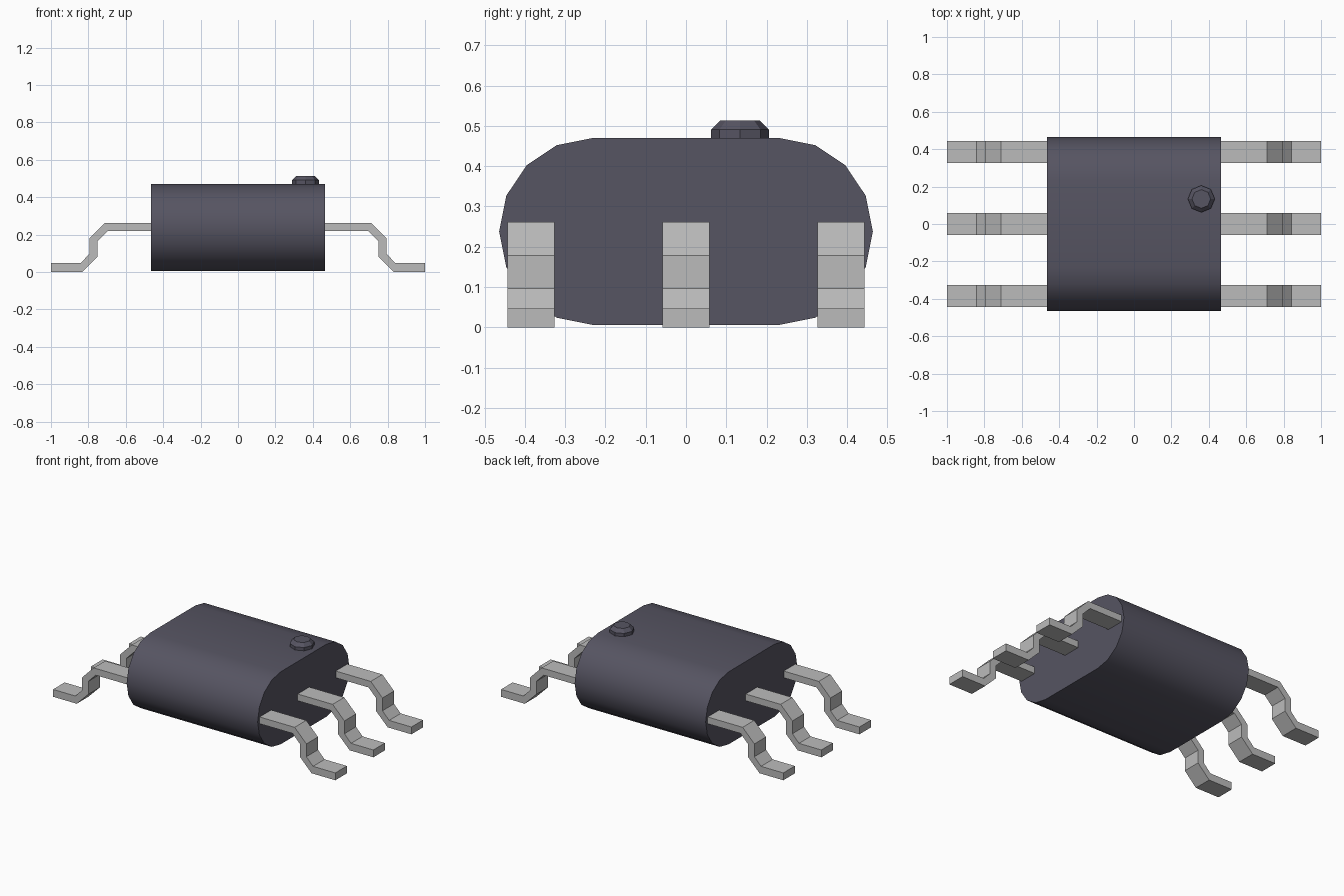
import bpy, bmesh, math
from mathutils import Matrix

cube = bpy.data.objects.get("Cube")
if cube:
    bpy.data.objects.remove(cube, do_unlink=True)


def material(name, rgb):
    m = bpy.data.materials.new(name)
    m.use_nodes = True
    col = (*rgb, 1.0)
    m.diffuse_color = col
    m.node_tree.nodes["Principled BSDF"].inputs["Base Color"].default_value = col
    return m


def make_object(name, bm, mat, smooth=False):
    bmesh.ops.recalc_face_normals(bm, faces=bm.faces)
    me = bpy.data.meshes.new(name)
    bm.to_mesh(me)
    bm.free()
    me.materials.append(mat)
    ob = bpy.data.objects.new(name, me)
    bpy.context.collection.objects.link(ob)
    if smooth:
        bpy.ops.object.select_all(action='DESELECT')
        ob.select_set(True)
        bpy.context.view_layer.objects.active = ob
        bpy.ops.object.shade_smooth_by_angle(angle=math.radians(30))
    return ob


def extrude_outline(points, vector):
    bm = bmesh.new()
    face = bm.faces.new([bm.verts.new(p) for p in points])
    ext = bmesh.ops.extrude_face_region(bm, geom=[face], use_keep_orig=True)
    verts = [g for g in ext["geom"] if isinstance(g, bmesh.types.BMVert)]
    bmesh.ops.translate(bm, verts=verts, vec=vector)
    return bm


plastic = material("dark plastic", (0.093, 0.089, 0.122))
metal = material("grey metal", (0.5, 0.5, 0.5))

# Body: rounded-slot outline extruded along x
HALF, RADIUS, MID_Z = 0.464, 0.232, 0.238
outline = []
for side, start in ((1, -90), (-1, 90)):
    for i in range(9):
        a = math.radians(start + i * 22.5)
        outline.append((-HALF, side * (HALF - RADIUS) + RADIUS * math.cos(a),
                        MID_Z + RADIUS * math.sin(a)))
make_object("body", extrude_outline(outline, (2 * HALF, 0, 0)), plastic, smooth=True)

# Pin-one marker: octagonal stud with a bevelled top
bm = bmesh.new()
for r1, r2, z1, z2 in ((0.072, 0.072, 0.465, 0.491), (0.072, 0.05, 0.491, 0.513)):
    bmesh.ops.create_cone(bm, cap_ends=True, segments=8, radius1=r1, radius2=r2,
                          depth=z2 - z1,
                          matrix=Matrix.Translation((0.36, 0.134, (z1 + z2) / 2)))
# drop the hidden caps between the two sections and weld them
inner = [f for f in bm.faces if abs(f.normal.z) > 0.99
         and abs(f.calc_center_median().z - 0.491) < 1e-4]
bmesh.ops.delete(bm, geom=inner, context='FACES_ONLY')
bmesh.ops.remove_doubles(bm, verts=bm.verts, dist=1e-4)
make_object("marker_stud", bm, plastic)

# Legs: bent strip profile, three on each side
PROFILE = [(0.44, 0.262), (0.712, 0.262), (0.795, 0.178), (0.795, 0.096),
           (0.842, 0.047), (1.0, 0.047), (1.0, 0.0), (0.832, 0.0),
           (0.75, 0.082), (0.75, 0.165), (0.697, 0.219), (0.44, 0.219)]
WIDTH = 0.117
for side, side_name in ((1, "left"), (-1, "right")):
    for y, row in ((-0.385, "front"), (0, "middle"), (0.385, "back")):
        points = [(side * x, y - WIDTH / 2, z) for x, z in PROFILE]
        make_object(f"{side_name}_{row}_leg", extrude_outline(points, (0, WIDTH, 0)), metal)
